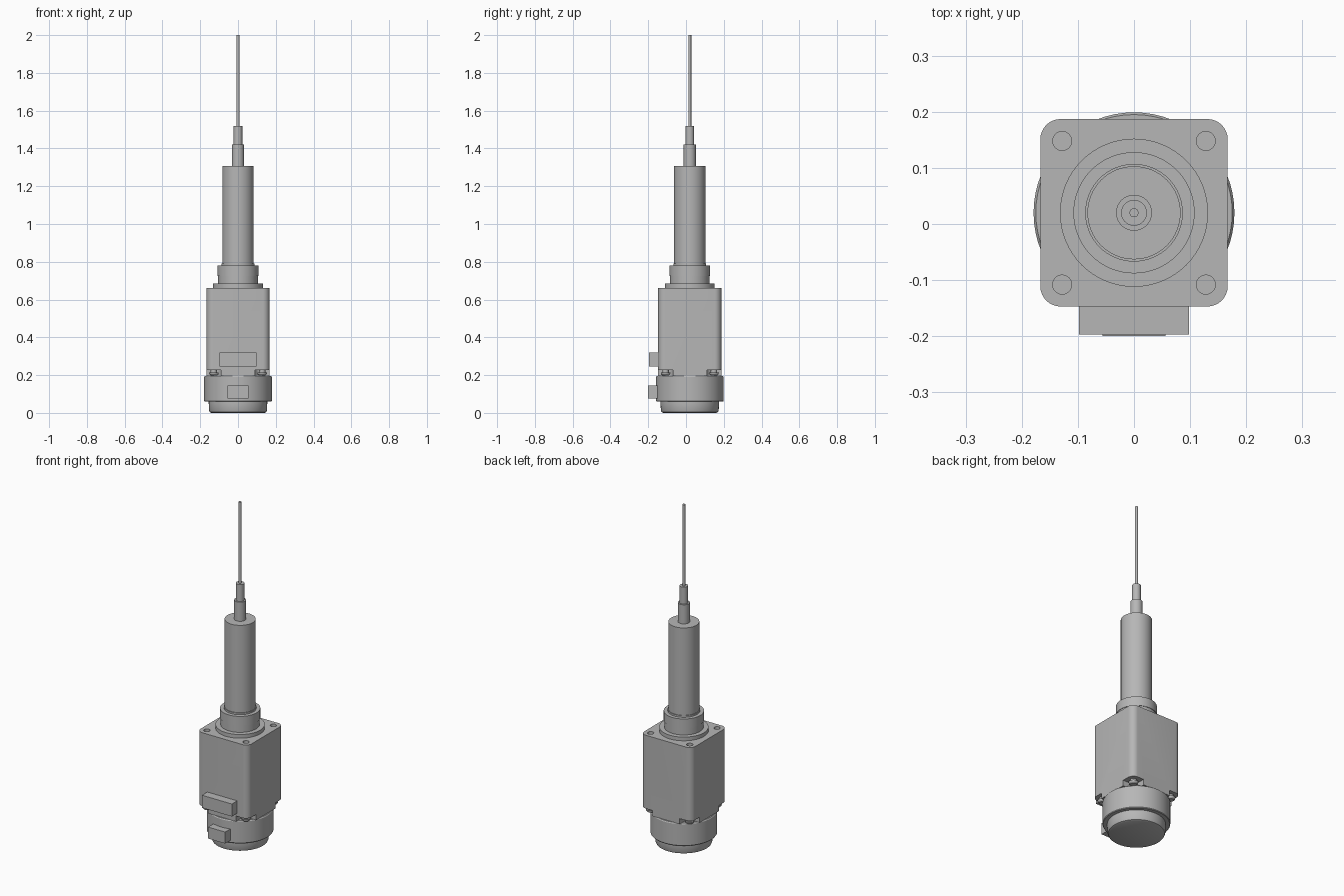
import bpy, bmesh, math
from mathutils import Matrix, Vector

if "Cube" in bpy.data.objects:
    bpy.data.objects.remove(bpy.data.objects["Cube"], do_unlink=True)

CY = 0.02        # y of the motor axis
HALF = 0.167     # half width of the square housing
BOLT = 0.128     # bolt offset from the axis

grey = bpy.data.materials.new("plain grey")
grey.use_nodes = True
grey.diffuse_color = (0.47, 0.47, 0.47, 1)
grey.node_tree.nodes["Principled BSDF"].inputs["Base Color"].default_value = (0.47, 0.47, 0.47, 1)


def finish(name, bm, angle=32):
    bmesh.ops.recalc_face_normals(bm, faces=bm.faces)
    mesh = bpy.data.meshes.new(name)
    bm.to_mesh(mesh)
    bm.free()
    mesh.materials.append(grey)
    ob = bpy.data.objects.new(name, mesh)
    bpy.context.collection.objects.link(ob)
    smooth(ob, angle)
    return ob


def smooth(ob, angle=32):
    bpy.ops.object.select_all(action='DESELECT')
    ob.select_set(True)
    bpy.context.view_layer.objects.active = ob
    bpy.ops.object.shade_smooth_by_angle(angle=math.radians(angle))


def lathe(name, profile, x=0, y=CY, steps=64):
    """Revolve (radius, z) points about a vertical axis."""
    bm = bmesh.new()
    verts = [bm.verts.new((r, 0, z)) for r, z in profile]
    edges = [bm.edges.new(pair) for pair in zip(verts, verts[1:])]
    bmesh.ops.spin(bm, geom=verts + edges, cent=(0, 0, 0), axis=(0, 0, 1),
                   angle=2 * math.pi, steps=steps)
    bmesh.ops.remove_doubles(bm, verts=bm.verts, dist=1e-5)
    bmesh.ops.translate(bm, verts=bm.verts, vec=(x, y, 0))
    return finish(name, bm)


def tube(name, r, z0, z1, **kw):
    return lathe(name, [(0, z0), (r, z0), (r, z1), (0, z1)], **kw)


def block(name, lo, hi, radius=0):
    """Box from corner lo to corner hi with optional rounded upright edges."""
    lo, hi = Vector(lo), Vector(hi)
    bm = bmesh.new()
    bmesh.ops.create_cube(bm, size=1, matrix=Matrix.Translation((lo + hi) / 2)
                          @ Matrix.Diagonal((*(hi - lo), 1)))
    if radius:
        upright = [e for e in bm.edges
                   if (e.verts[0].co - e.verts[1].co).xy.length < 1e-6]
        bmesh.ops.bevel(bm, geom=upright, offset=radius, segments=8,
                        profile=0.5, affect='EDGES')
    return finish(name, bm)


def cut(target, cutter):
    cutter.hide_render = True
    mod = target.modifiers.new("cut", 'BOOLEAN')
    mod.operation = 'DIFFERENCE'
    mod.solver = 'EXACT'
    mod.object = cutter
    bpy.context.view_layer.objects.active = target
    bpy.ops.object.modifier_apply(modifier=mod.name)
    bpy.data.objects.remove(cutter, do_unlink=True)


# Rear cap and encoder ring
lathe("rear_cap", [(0, 0), (0.140, 0), (0.149, 0.004), (0.153, 0.013),
                   (0.155, 0.05), (0.155, 0.065), (0, 0.065)])
lathe("encoder_ring", [(0, 0.06), (0.176, 0.06), (0.179, 0.064),
                       (0.179, 0.190), (0.175, 0.196), (0, 0.196)])

# Square housing with bolt recesses on top and notches at the lower corners
housing = block("housing", (-HALF, CY - HALF, 0.195), (HALF, CY + HALF, 0.662), 0.036)
for sx in (-1, 1):
    for sy in (-1, 1):
        x, y = sx * BOLT, CY + sy * BOLT
        cut(housing, tube("hole_cutter", 0.017, 0.59, 0.7, x=x, y=y, steps=24))
        xs = sorted((sx * 0.09, sx * 0.25))
        ys = sorted((CY + sy * 0.09, CY + sy * 0.25))
        cut(housing, block("notch_cutter", (xs[0], ys[0], 0.15),
                           (xs[1], ys[1], 0.228), 0.034))
        # Bolt head hanging in the notch
        lathe("corner_bolt", [(0, 0.199), (0.018, 0.199), (0.024, 0.205),
                              (0.026, 0.214), (0.017, 0.214), (0.017, 0.23), (0, 0.23)],
              x=x, y=y, steps=24)
smooth(housing)

# Front flange and collar
tube("mounting_flange", 0.132, 0.655, 0.684)
tube("collar_lower", 0.105, 0.68, 0.728)
tube("collar_upper", 0.108, 0.725, 0.78)
tube("shaft_seal", 0.087, 0.775, 0.79)

# Stepped shaft
tube("main_shaft", 0.083, 0.78, 1.307)
tube("shaft_step", 0.032, 1.30, 1.42)
tube("shaft_neck", 0.023, 1.41, 1.52, steps=48)
tube("needle_shaft", 0.008, 1.51, 2.0, steps=32)

# Cable connectors on the front
block("power_connector", (-0.098, -0.197, 0.246), (0.098, CY - HALF + 0.01, 0.320))
block("encoder_connector", (-0.056, -0.2, 0.076), (0.056, -0.13, 0.144))
